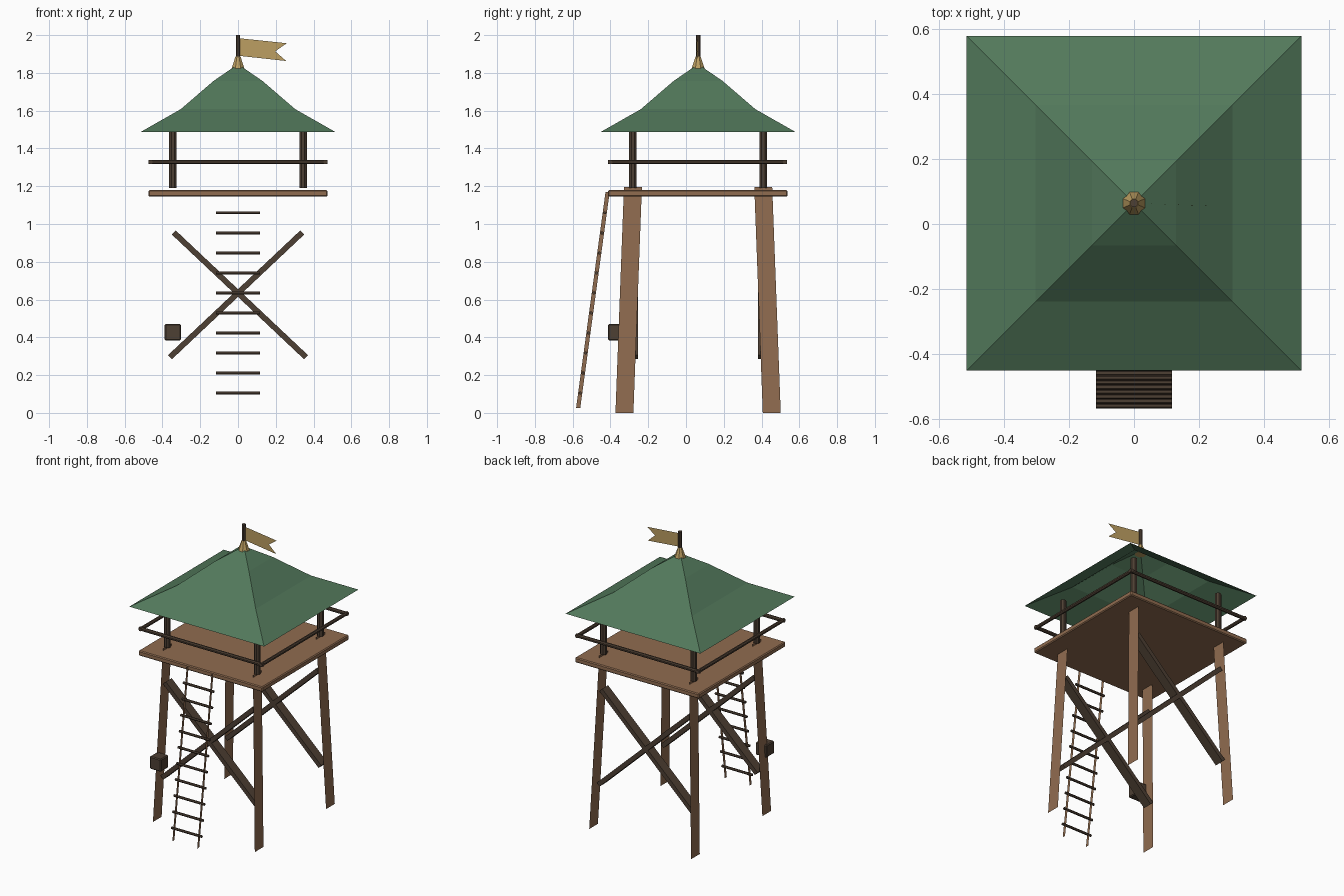
import bpy, bmesh, math
from mathutils import Vector, Matrix

if "Cube" in bpy.data.objects:
    bpy.data.objects.remove(bpy.data.objects["Cube"])

CY = 0.064  # tower centre in y (the ladder sticks out in front)


def material(name, rgb):
    m = bpy.data.materials.new(name)
    m.diffuse_color = (*rgb, 1)
    m.use_nodes = True
    m.node_tree.nodes["Principled BSDF"].inputs["Base Color"].default_value = m.diffuse_color
    return m


WOOD = material("wood", (0.28, 0.15, 0.08))
DARK = material("dark_wood", (0.075, 0.05, 0.033))
GREEN = material("roof_green", (0.085, 0.19, 0.105))
GOLD = material("gold", (0.5, 0.34, 0.12))


def finish(name, bm, mat):
    me = bpy.data.meshes.new(name)
    bm.to_mesh(me)
    bm.free()
    me.materials.append(mat)
    ob = bpy.data.objects.new(name, me)
    bpy.context.collection.objects.link(ob)
    return ob


def box(name, loc, size, mat, rot=None, bevel=0.0):
    bm = bmesh.new()
    bmesh.ops.create_cube(bm, size=1)
    bmesh.ops.scale(bm, vec=size, verts=bm.verts)
    if bevel:
        bmesh.ops.bevel(bm, geom=bm.edges[:], offset=bevel, segments=1, affect='EDGES')
    m = Matrix.Translation(loc) @ (rot if rot else Matrix())
    bmesh.ops.transform(bm, matrix=m, verts=bm.verts)
    return finish(name, bm, mat)


def rod(name, a, b, r1, mat, r2=None, sides=8):
    a, b = Vector(a), Vector(b)
    bm = bmesh.new()
    bmesh.ops.create_cone(bm, cap_ends=True, segments=sides, radius1=r1,
                          radius2=r1 if r2 is None else r2, depth=(b - a).length)
    turn = (b - a).to_track_quat('Z', 'Y').to_matrix().to_4x4()
    spin = Matrix.Rotation(math.pi / sides, 4, 'Z')
    bmesh.ops.transform(bm, matrix=Matrix.Translation((a + b) / 2) @ turn @ spin, verts=bm.verts)
    return finish(name, bm, mat)


def sheet(name, pts, mat):
    bm = bmesh.new()
    bm.faces.new([bm.verts.new(p) for p in pts])
    return finish(name, bm, mat)


# Splayed plank legs and the posts above them
for sx, side in ((-1, "left"), (1, "right")):
    for sy, end in ((-1, "front"), (1, "back")):
        w = 0.0475
        yb, yt = CY + sy * 0.39, CY + sy * 0.345
        xb, xt = sx * 0.39, sx * 0.345
        sheet(f"leg_{end}_{side}", [(xb, yb - w, 0), (xb, yb + w, 0),
                                    (xt, yt + w, 1.195), (xt, yt - w, 1.195)], WOOD)
        rod(f"post_{end}_{side}", (xt, yt, 1.19), (xt, yt, 1.51), 0.0215, DARK)

# Deck
box("deck", (0, CY - 0.002, 1.162), (0.95, 0.95, 0.035), WOOD, bevel=0.006)

# Railing around the deck
for s, f, g in ((-1, "front", "left"), (1, "back", "right")):
    y, x = CY - 0.002 + s * 0.462, s * 0.462
    rod(f"railing_{f}", (-0.474, y, 1.328), (0.474, y, 1.328), 0.0125, DARK)
    rod(f"railing_{g}", (x, CY - 0.476, 1.328), (x, CY + 0.472, 1.328), 0.0125, DARK)

# Crossed braces on the front and back
for sy, end in ((-1, "front"), (1, "back")):
    for sx, d in ((-1, "falling"), (1, "rising")):
        a, b = Vector((-0.36, 0, 0.295)), Vector((0.34, 0, 0.955))
        ang = math.atan2(b.z - a.z, b.x - a.x)
        mid = (a + b) / 2
        box(f"brace_{end}_{d}", (sx * mid.x, CY + sy * 0.35, mid.z),
            ((b - a).length, 0.065, 0.03), DARK, Matrix.Rotation(-sx * ang, 4, 'Y'))

# Lantern box on the front left leg
box("lantern_box", (-0.345, -0.37, 0.427), (0.087, 0.087, 0.087), DARK, bevel=0.006)

# Ladder: flat rails and ten rungs
lo, hi = Vector((0, -0.571, 0.025)), Vector((0, -0.415, 1.17))
for sx, side in ((-1, "left"), (1, "right")):
    x, w = sx * 0.095, 0.011
    sheet(f"ladder_rail_{side}", [(x, lo.y - w, lo.z), (x, lo.y + w, lo.z),
                                  (x, hi.y + w, hi.z), (x, hi.y - w, hi.z)], WOOD)
for i in range(10):
    z = 0.105 + i * 0.106
    y = lo.lerp(hi, (z - lo.z) / (hi.z - lo.z)).y
    rod(f"ladder_rung_{i + 1}", (-0.117, y, z), (0.117, y, z), 0.0085, DARK, sides=6)

# Flared square roof, open underneath
bm = bmesh.new()
rings = [[bm.verts.new((sx * h, CY + sy * h, z)) for sx, sy in ((-1, -1), (1, -1), (1, 1), (-1, 1))]
         for h, z in ((0.516, 1.487), (0.303, 1.608), (0.13, 1.757), (0.012, 1.838))]
for r0, r1 in zip(rings, rings[1:]):
    for i in range(4):
        j = (i + 1) % 4
        bm.faces.new((r0[i], r0[j], r1[j], r1[i]))
bm.faces.new(rings[-1])
finish("roof", bm, GREEN)

# Finial, flagpole and swallow-tailed pennant
rod("finial", (0, CY, 1.823), (0, CY, 1.888), 0.037, GOLD, r2=0.014)
rod("flagpole", (0, CY, 1.84), (0, CY, 2.0), 0.0125, DARK)
sheet("pennant", [(0.01, CY, 1.89), (0.255, CY - 0.009, 1.863), (0.197, CY - 0.007, 1.914),
                  (0.258, CY - 0.009, 1.957), (0.01, CY, 1.983)], GOLD)
